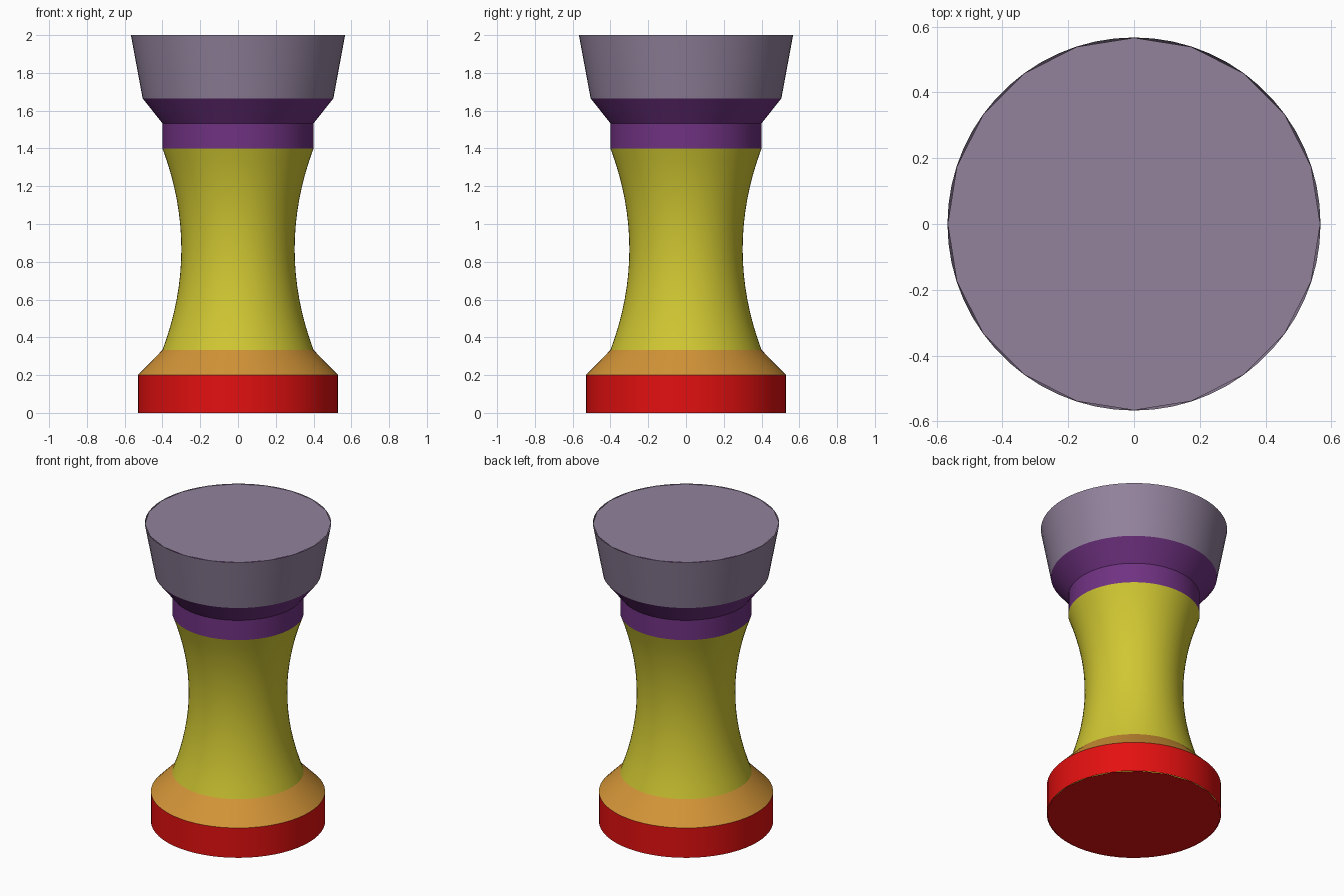
import bpy
import math

cube = bpy.data.objects.get("Cube")
if cube:
    bpy.data.objects.remove(cube, do_unlink=True)


def material(name, rgb):
    """Flat material from an sRGB colour."""
    col = tuple((c / 255 / 12.92) if c < 11 else ((c / 255 + 0.055) / 1.055) ** 2.4 for c in rgb) + (1.0,)
    mat = bpy.data.materials.new(name)
    mat.use_nodes = True
    mat.diffuse_color = col
    mat.node_tree.nodes["Principled BSDF"].inputs["Base Color"].default_value = col
    return mat


def add_object(name, verts, faces, mat):
    mesh = bpy.data.meshes.new(name)
    mesh.from_pydata(verts, [], faces)
    mesh.materials.append(mat)
    obj = bpy.data.objects.new(name, mesh)
    bpy.context.collection.objects.link(obj)
    return obj


def ring(radius, z, sides):
    steps = [math.tau * i / sides for i in range(sides)]
    return [(radius * math.cos(a), radius * math.sin(a), z) for a in steps]


def lathe(name, profile, mat, sides=60):
    """Open surface of revolution from (radius, height) points, bottom to top."""
    verts = [v for r, z in profile for v in ring(r, z, sides)]
    faces = []
    for k in range(len(profile) - 1):
        for i in range(sides):
            j = (i + 1) % sides
            a, b = k * sides, (k + 1) * sides
            faces.append((a + i, a + j, b + j, b + i))
    obj = add_object(name, verts, faces, mat)
    bpy.ops.object.select_all(action="DESELECT")
    obj.select_set(True)
    bpy.context.view_layer.objects.active = obj
    bpy.ops.object.shade_smooth_by_angle(angle=math.radians(30))
    return obj


def disc(name, radius, z, mat, up=True, sides=20):
    face = list(range(sides))
    return add_object(name, ring(radius, z, sides), [face if up else face[::-1]], mat)


red = material("red", (228, 16, 16))
orange = material("orange", (210, 148, 55))
yellow = material("yellow", (208, 199, 50))
purple = material("purple", (112, 50, 130))
mauve = material("greyish mauve", (146, 130, 156))

# Foot: drum with a coarse underside and a sloping shoulder
disc("base_underside", 0.53, 0.0, red, up=False)
lathe("base_drum", [(0.53, 0.0), (0.53, 0.2)], red)
lathe("base_shoulder", [(0.53, 0.2), (0.4, 0.333)], orange)

# Waisted column
low, high, steps = 0.333, 1.4, 16
waist = []
for i in range(steps + 1):
    t = 2 * i / steps - 1
    waist.append((0.3 + 0.1 * t * t, low + (high - low) * i / steps))
lathe("column", waist, yellow)

# Neck, flare and head
lathe("neck", [(0.4, 1.4), (0.4, 1.533)], purple)
lathe("head_flare", [(0.4, 1.533), (0.505, 1.665)], purple)
lathe("head", [(0.505, 1.665), (0.567, 2.0)], mauve)
disc("head_top", 0.566, 1.998, mauve)
